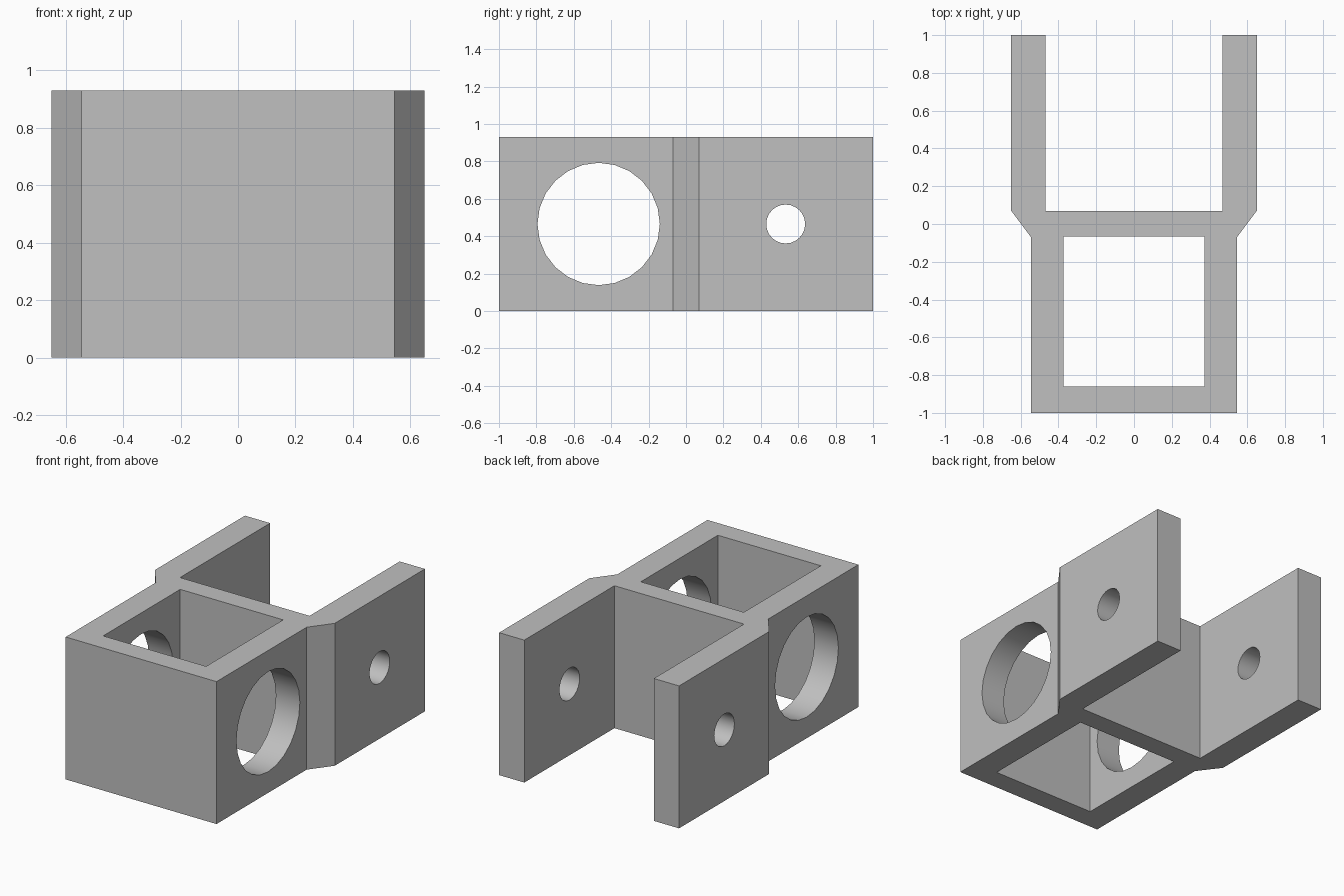
import bpy, bmesh, math
from mathutils import Matrix

cube = bpy.data.objects.get("Cube")
if cube:
    bpy.data.objects.remove(cube, do_unlink=True)

HEIGHT = 0.93
MID = HEIGHT / 2

grey = bpy.data.materials.new("plain grey")
grey.use_nodes = True
colour = (0.525, 0.525, 0.525, 1)
grey.diffuse_color = colour
for node in grey.node_tree.nodes:
    if node.type == 'BSDF_PRINCIPLED':
        node.inputs["Base Color"].default_value = colour


def to_object(name, bm):
    bmesh.ops.recalc_face_normals(bm, faces=bm.faces)
    mesh = bpy.data.meshes.new(name)
    bm.to_mesh(mesh)
    bm.free()
    mesh.materials.append(grey)
    obj = bpy.data.objects.new(name, mesh)
    bpy.context.collection.objects.link(obj)
    return obj


def prism(name, half_outline, bottom, top):
    """Extrude a right-hand outline, mirrored across x = 0, upwards."""
    outline = half_outline + [(-x, y) for x, y in reversed(half_outline)]
    bm = bmesh.new()
    face = bm.faces.new([bm.verts.new((x, y, bottom)) for x, y in outline])
    extruded = bmesh.ops.extrude_face_region(bm, geom=[face])["geom"]
    verts = [v for v in extruded if isinstance(v, bmesh.types.BMVert)]
    bmesh.ops.translate(bm, verts=verts, vec=(0, 0, top - bottom))
    return to_object(name, bm)


def cross_bore(name, y, radius):
    """Cylinder through both side walls."""
    bm = bmesh.new()
    place = Matrix.Translation((0, y, MID)) @ Matrix.Rotation(math.pi / 2, 4, 'Y')
    bmesh.ops.create_cone(bm, cap_ends=True, segments=24, radius1=radius,
                          radius2=radius, depth=2, matrix=place)
    return to_object(name, bm)


# Bracket body: boxed front, flared shoulders and two rear arms
bracket = prism("bracket_body", [(0.545, -1), (0.545, -0.07), (0.65, 0.07),
                                 (0.65, 1), (0.468, 1), (0.468, 0.07)], 0, HEIGHT)

# Square pocket, large front bore and small rear pin hole
cutters = [
    prism("pocket_cutter", [(0.372, -0.86), (0.372, -0.065)], -0.2, HEIGHT + 0.2),
    cross_bore("large_bore_cutter", -0.467, 0.327),
    cross_bore("pin_hole_cutter", 0.533, 0.104),
]
bpy.ops.object.select_all(action='DESELECT')
bracket.select_set(True)
bpy.context.view_layer.objects.active = bracket
for cutter in cutters:
    cutter.hide_render = True
    cut = bracket.modifiers.new(cutter.name, 'BOOLEAN')
    cut.operation = 'DIFFERENCE'
    cut.solver = 'EXACT'
    cut.object = cutter
    bpy.ops.object.modifier_apply(modifier=cut.name)
    bpy.data.objects.remove(cutter, do_unlink=True)

# Smooth bores with crisp edges
bpy.ops.object.shade_smooth_by_angle(angle=math.radians(30))
